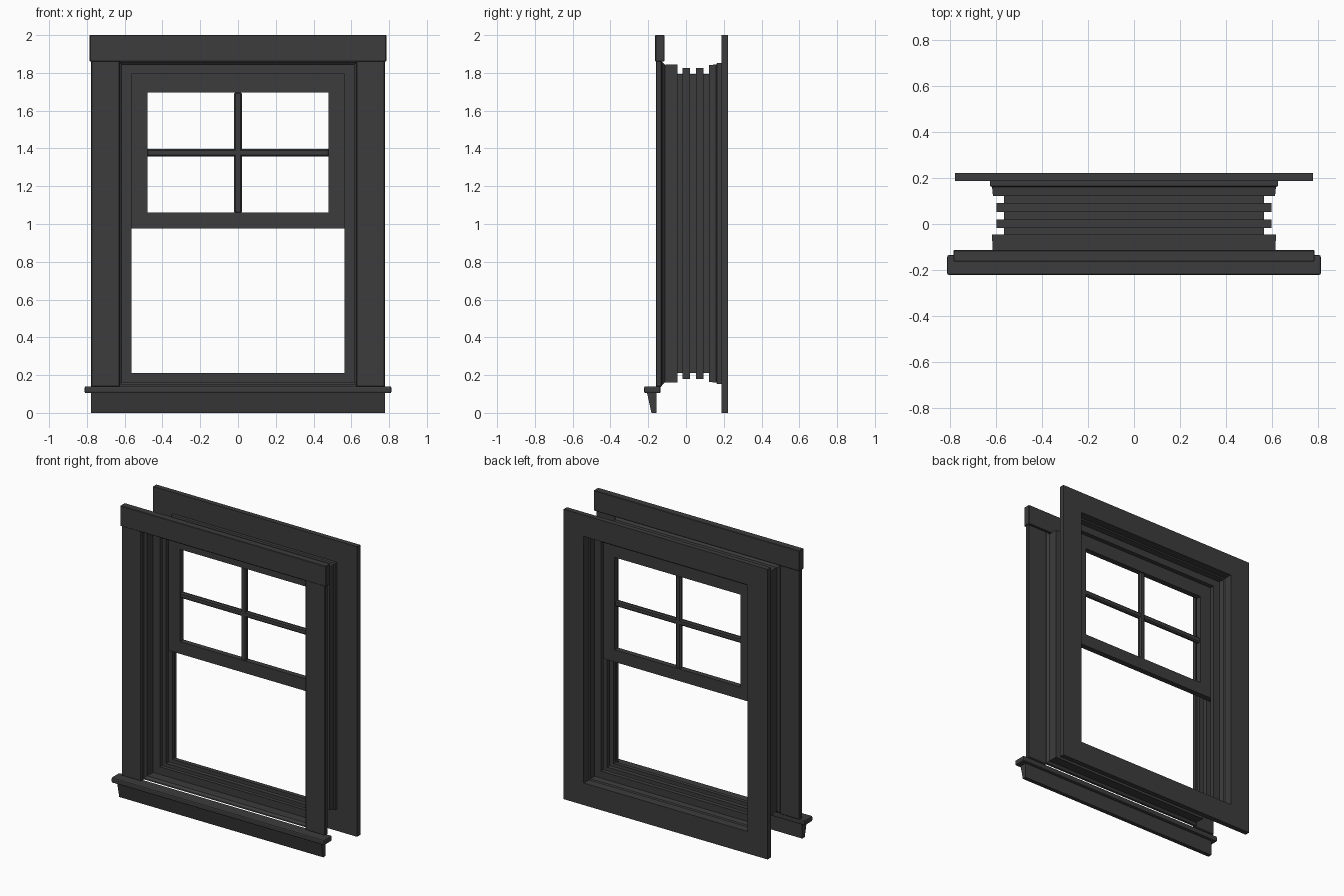
import bpy, bmesh

if "Cube" in bpy.data.objects:
    bpy.data.objects.remove(bpy.data.objects["Cube"])

mat = bpy.data.materials.new("dark_grey")
mat.diffuse_color = (0.045, 0.045, 0.045, 1)
mat.use_nodes = True
mat.node_tree.nodes["Principled BSDF"].inputs["Base Color"].default_value = mat.diffuse_color


def finish(name, bm, bevel=0, segments=1):
    bmesh.ops.recalc_face_normals(bm, faces=bm.faces)
    me = bpy.data.meshes.new(name)
    bm.to_mesh(me)
    bm.free()
    me.materials.append(mat)
    ob = bpy.data.objects.new(name, me)
    bpy.context.collection.objects.link(ob)
    if bevel:
        mod = ob.modifiers.new("bevel", 'BEVEL')
        mod.width, mod.segments = bevel, segments
    return ob


def box(name, x, y, z, bevel=0, segments=1):
    bm = bmesh.new()
    bmesh.ops.create_cube(bm, size=1)
    for v in bm.verts:
        v.co = [(a + b) / 2 + c * (b - a) for (a, b), c in zip((x, y, z), v.co)]
    return finish(name, bm, bevel, segments)


def ring(name, loops, closed):
    """Loft rectangular loops given as (half_width, y, z_low, z_high)."""
    bm = bmesh.new()
    rows = [[bm.verts.new(p) for p in ((-w, y, lo), (w, y, lo), (w, y, hi), (-w, y, hi))]
            for w, y, lo, hi in loops]
    pairs = list(zip(rows, rows[1:]))
    if closed:
        pairs.append((rows[-1], rows[0]))
    for a, b in pairs:
        for i in range(4):
            j = (i + 1) % 4
            bm.faces.new((a[i], a[j], b[j], b[i]))
    return finish(name, bm)


def opening(d, y):
    """Loop offset outward by d from the clear opening."""
    return (0.565 + d, y, 0.212 - d, 1.793 + d)


# Stepped jamb liner with two sash channels
profile = [(.065, -.14), (.065, -.125), (.05, -.112), (.052, -.045),
           (0, -.045), (0, -.018), (.032, -.018), (.032, .02),
           (0, .02), (0, .052), (.032, .052), (.032, .092),
           (0, .092), (0, .122), (.048, .122), (.052, .16), (.06, .165), (.06, .19)]
ring("jamb_liner", [opening(d, y) for d, y in profile], False)

# Flat rear casing
outer = (0.778, 0.0, 2.0)
ring("rear_casing", [(outer[0], .187, 0, 2), (outer[0], .222, 0, 2),
                     opening(.06, .222), opening(.06, .187)], True)

# Upper sash frame
ring("upper_sash", [(.595, .054, .976, 1.823), (.595, .092, .976, 1.823),
                    (.48, .092, 1.06, 1.697), (.48, .054, 1.06, 1.697)], True)

# Sash glazing bars
box("vertical_bar", (-.02, .02), (.058, .088), (1.055, 1.70), .008)
box("horizontal_bar", (-.485, .485), (.059, .087), (1.357, 1.397), .008)

# Front casing: two sides and a thicker head
for side, s in (("left", -1), ("right", 1)):
    box(side + "_front_casing", sorted((s * .625, s * .777)), (-.16, -.128), (.138, 1.865), .005)
box("head_casing", (-.785, .785), (-.163, -.114), (1.86, 2.0), .003)

# Projecting sill with eased edges
box("sill", (-.812, .812), (-.222, -.135), (.104, .141), .008, 2)

# Tapered apron under the sill
bm = bmesh.new()
face = bm.faces.new([bm.verts.new((-.778, y, z)) for y, z in
                     ((-.155, 0), (-.183, 0), (-.206, .105), (-.155, .105))])
ext = bmesh.ops.extrude_face_region(bm, geom=[face], use_keep_orig=True)
bmesh.ops.translate(bm, vec=(1.556, 0, 0),
                    verts=[g for g in ext["geom"] if isinstance(g, bmesh.types.BMVert)])
finish("apron", bm)
